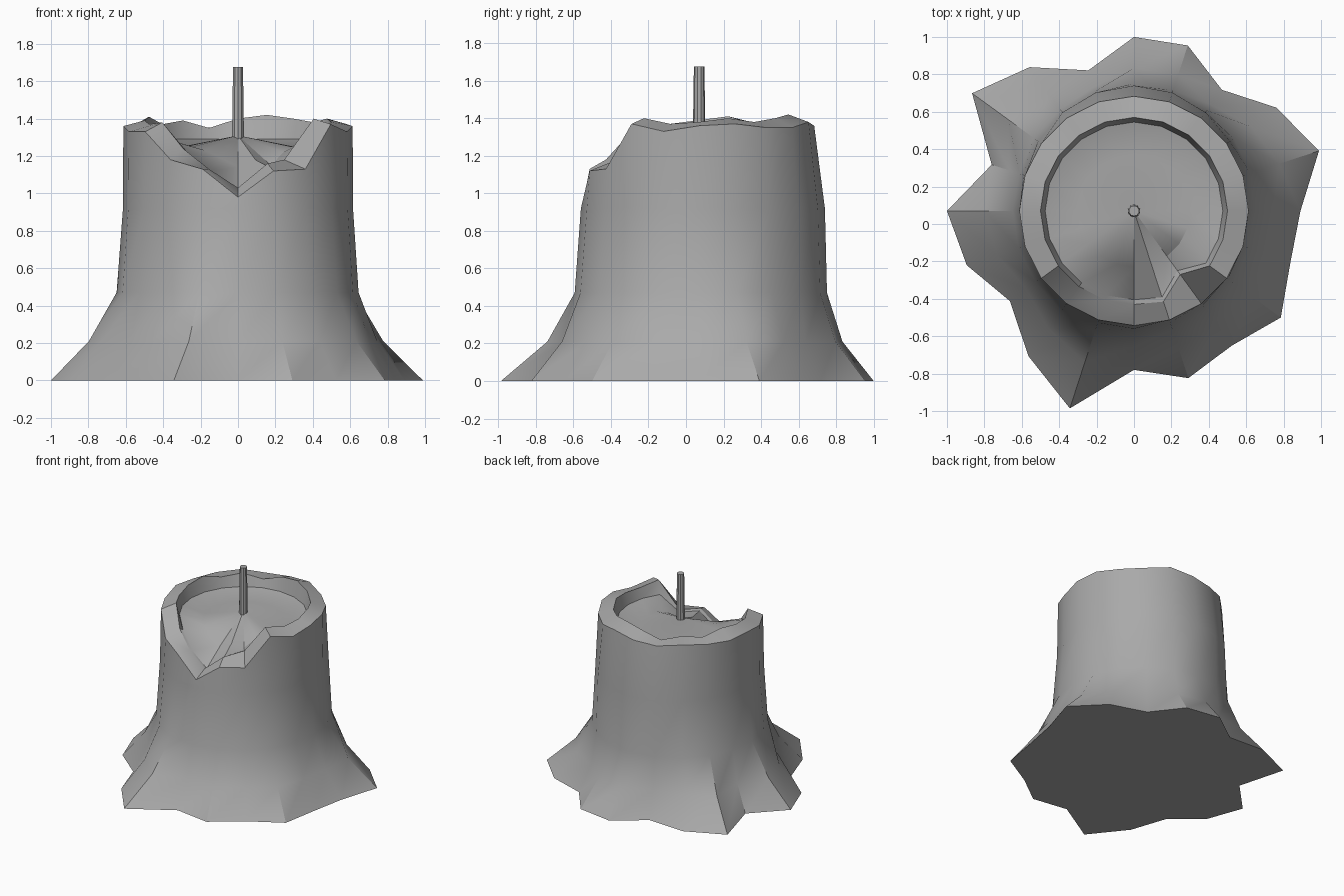
import bpy, bmesh, math

if "Cube" in bpy.data.objects:
    bpy.data.objects.remove(bpy.data.objects["Cube"], do_unlink=True)

SIDES = 20
CENTRE_Y = 0.07

wax = bpy.data.materials.new("warm grey wax")
wax.use_nodes = True
wax.diffuse_color = (0.4, 0.4, 0.4, 1)
wax.node_tree.nodes["Principled BSDF"].inputs["Base Color"].default_value = (0.4, 0.4, 0.4, 1)

# Per-spoke measurements, starting at the front and turning towards +x
puddle = [.85, .94, .89, .97, .88, .89, 1.04, .94, .80, .93,
          .93, .79, .95, 1.07, .80, 1.0, .94, .82, .96, 1.11]
rim_outer = [.98, 1.12, 1.13, 1.37, 1.33, 1.36, 1.37, 1.35, 1.35, 1.38,
             1.36, 1.35, 1.37, 1.36, 1.35, 1.36, 1.33, 1.33, 1.18, 1.13]
rim_inner = [1.03, 1.16, 1.18, 1.40, 1.37, 1.38, 1.40, 1.38, 1.40, 1.42,
             1.40, 1.35, 1.39, 1.37, 1.41, 1.39, 1.37, 1.38, 1.24, 1.13]
broken_floor = {0: 1.14, 1: 1.18, 2: 1.15, 3: 1.22, 18: 1.23, 19: 1.19}
broken_radius = {1: .51, 2: .42}


def spoke_angle(k):
    return 2 * math.pi * k / SIDES


def back(k):
    """How far a spoke points to the back."""
    return max(0, -math.cos(spoke_angle(k))) ** 2


def front(k):
    return max(0, math.cos(spoke_angle(k))) ** 2


def add_ring(bm, radius, height):
    ring = []
    for k in range(SIDES):
        a, r = spoke_angle(k), radius(k)
        ring.append(bm.verts.new((r * math.sin(a), CENTRE_Y - r * math.cos(a), height(k))))
    return ring


def bridge(bm, lower, upper):
    n = len(lower)
    for k in range(n):
        j = (k + 1) % n
        bm.faces.new((lower[k], lower[j], upper[j], upper[k]))


def finish(bm, name):
    bmesh.ops.recalc_face_normals(bm, faces=bm.faces)
    mesh = bpy.data.meshes.new(name)
    bm.to_mesh(mesh)
    bm.free()
    obj = bpy.data.objects.new(name, mesh)
    bpy.context.collection.objects.link(obj)
    mesh.materials.append(wax)
    bpy.ops.object.select_all(action="DESELECT")
    obj.select_set(True)
    bpy.context.view_layer.objects.active = obj
    bpy.ops.object.shade_smooth_by_angle(angle=math.radians(30))
    return obj


def neck_radius(k):
    return .645 + .035 * back(k) + .02 * front(k) + .04 * (puddle[k] - .9)


def shoulder_radius(k):
    return .615 + .055 * back(k) + .015 * front(k)


def inner_radius(k):
    return broken_radius.get(k, .5)


def lip_height(k):
    return min(rim_inner[k] - .01, 1.29)


# Melted candle body: outer wall, rim, inner wall and sunken top
bm = bmesh.new()
rings = [
    add_ring(bm, lambda k: puddle[k], lambda k: 0),
    add_ring(bm, lambda k: .61 + .48 * (puddle[k] - .61), lambda k: .21),
    add_ring(bm, neck_radius, lambda k: .47),
    add_ring(bm, shoulder_radius, lambda k: .92),
    add_ring(bm, lambda k: .613, lambda k: rim_outer[k]),
    add_ring(bm, inner_radius, lambda k: rim_inner[k]),
    add_ring(bm, lambda k: inner_radius(k) - .025, lip_height),
    add_ring(bm, lambda k: .3, lambda k: broken_floor.get(k, 1.25)),
]
for lower, upper in zip(rings, rings[1:]):
    bridge(bm, lower, upper)
peak = bm.verts.new((0, CENTRE_Y, 1.31))
for k in range(SIDES):
    bm.faces.new((rings[-1][k], rings[-1][(k + 1) % SIDES], peak))
bm.faces.new(list(reversed(rings[0])))
finish(bm, "candle_body")

# Wick
bm = bmesh.new()
bmesh.ops.create_cone(bm, cap_ends=True, segments=10, radius1=.034, radius2=.028, depth=.4)
bmesh.ops.translate(bm, verts=bm.verts, vec=(0, CENTRE_Y, 1.475))
finish(bm, "wick")
